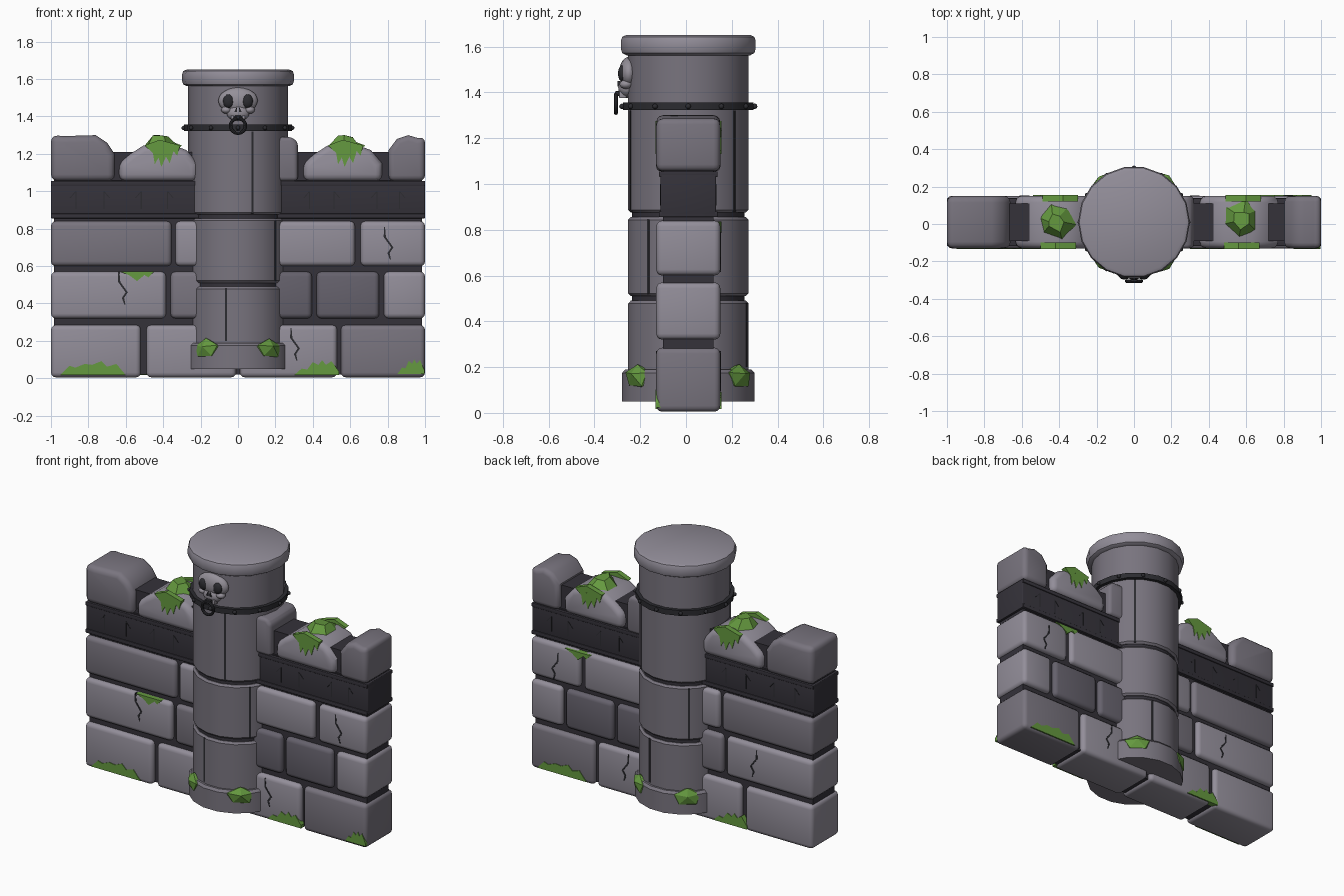
import bpy, bmesh, math, random
from mathutils import Matrix, Vector

if "Cube" in bpy.data.objects:
    bpy.data.objects.remove(bpy.data.objects["Cube"])

random.seed(4)
CY = 0.01            # depth centre of wall and pillar
Y0, Y1 = -0.13, 0.15  # wall faces


def material(name, r, g, b):
    m = bpy.data.materials.new(name)
    m.diffuse_color = (r, g, b, 1)
    m.use_nodes = True
    m.node_tree.nodes["Principled BSDF"].inputs["Base Color"].default_value = m.diffuse_color
    return m


LIGHT = material("light_stone", 0.29, 0.27, 0.32)
MID = material("mid_stone", 0.19, 0.175, 0.21)
DARK = material("dark_stone", 0.13, 0.12, 0.15)
MORTAR = material("mortar", 0.035, 0.032, 0.042)
IRON = material("iron", 0.025, 0.025, 0.03)
BONE = material("bone", 0.3, 0.28, 0.32)
MOSS = material("moss", 0.13, 0.32, 0.05)


def finish(name, bm, mat, smooth=True):
    bmesh.ops.recalc_face_normals(bm, faces=bm.faces)
    me = bpy.data.meshes.new(name)
    bm.to_mesh(me)
    bm.free()
    ob = bpy.data.objects.new(name, me)
    bpy.context.collection.objects.link(ob)
    me.materials.append(mat)
    if smooth:
        bpy.ops.object.select_all(action='DESELECT')
        ob.select_set(True)
        bpy.context.view_layer.objects.active = ob
        bpy.ops.object.shade_smooth_by_angle(angle=math.radians(35))
    return ob


def prism(name, pts, y0, y1, mat, bevel=0.0):
    """Outline in x,z pushed from y0 to y1, with rounded sharp edges."""
    bm = bmesh.new()
    face = bm.faces.new([bm.verts.new((x, y0, z)) for x, z in pts])
    ext = bmesh.ops.extrude_face_region(bm, geom=[face])
    for v in ext['geom']:
        if isinstance(v, bmesh.types.BMVert):
            v.co.y = y1
    bmesh.ops.recalc_face_normals(bm, faces=bm.faces)
    if bevel:
        edges = [e for e in bm.edges if e.calc_face_angle(0) > 0.75]
        bmesh.ops.bevel(bm, geom=edges, offset=bevel, segments=3, profile=0.5,
                        affect='EDGES', clamp_overlap=True)
    return finish(name, bm, mat, bevel > 0)


def box(name, x0, x1, y0, y1, z0, z1, mat, bevel=0.0):
    return prism(name, [(x0, z0), (x1, z0), (x1, z1), (x0, z1)], y0, y1, mat, bevel)


def lathe(name, profile, mat, n=18):
    """Closed round solid around the pillar axis; profile lists (radius, z)."""
    bm = bmesh.new()
    rings = [[bm.verts.new((r * math.cos(2 * math.pi * i / n),
                            CY + r * math.sin(2 * math.pi * i / n), z))
              for i in range(n)] for r, z in profile]
    for a, b in zip(rings, rings[1:]):
        for i in range(n):
            bm.faces.new((a[i], a[(i + 1) % n], b[(i + 1) % n], b[i]))
    bm.faces.new(rings[0])
    bm.faces.new(rings[-1])
    return finish(name, bm, mat)


def blob(name, loc, size, mat, sub=3, jitter=0.0, rot=0.0, tilt=0.0):
    bm = bmesh.new()
    bmesh.ops.create_icosphere(bm, subdivisions=sub, radius=1)
    for v in bm.verts:
        v.co *= 1 + random.uniform(-jitter, jitter)
    bm.transform(Matrix.Translation(loc) @ Matrix.Rotation(rot, 4, 'Z')
                 @ Matrix.Rotation(tilt, 4, 'Y') @ Matrix.Diagonal((*size, 1)))
    return finish(name, bm, mat, jitter == 0)


def ribbon(name, pts, w, y0, y1, mat):
    """Thin zigzag line, used for cracks and carved strokes."""
    left = [(x - w * (i not in (0, len(pts) - 1)), z) for i, (x, z) in enumerate(pts)]
    right = [(x + w, z) for x, z in reversed(pts)]
    return prism(name, left + right, y0, y1, mat)


# Mortar core and dark carved band
box("mortar_core", -0.985, 0.985, -0.10, 0.12, 0.02, 1.06, MORTAR)
box("upper_core", -0.70, 0.83, -0.09, 0.11, 1.0, 1.21, MORTAR)
box("carved_band", -1, 1, -0.112, 0.132, 0.86, 1.045, MORTAR, 0.006)
for z0, z1 in ((0.855, 0.88), (1.03, 1.055)):
    box("band_trim", -1, 1, -0.118, 0.138, z0, z1, MORTAR, 0.004)

# Brick courses
courses = [
    (0.005, 0.285, [(-1, -0.52, LIGHT), (-0.49, -0.01, LIGHT), (0.01, 0.53, LIGHT), (0.55, 1, MID)]),
    (0.32, 0.57, [(-1, -0.385, LIGHT), (-0.36, 0.0, MID), (0.03, 0.395, DARK), (0.42, 0.755, DARK), (0.78, 1, LIGHT)]),
    (0.60, 0.84, [(-1, -0.355, MID), (-0.335, 0.05, LIGHT), (0.08, 0.625, LIGHT), (0.655, 1, LIGHT)]),
]
for z0, z1, row in courses:
    for x0, x1, mat in row:
        box("brick", x0, x1, Y0, Y1, z0, z1, mat, 0.026)

# Battlement stones with worn tops
low = [(0, 1.055), (0, 1.15), (0.06, 1.20), (0.13, 1.245), (0.28, 1.25), (0.36, 1.22), (0.42, 1.15), (0.42, 1.055)]
stones = [
    ([(-1, 1.055), (-1, 1.30), (-0.93, 1.295), (-0.76, 1.30), (-0.70, 1.26), (-0.66, 1.20), (-0.66, 1.055)], MID),
    ([(x - 0.635, z) for x, z in low], LIGHT),
    ([(0.1, 1.055), (0.1, 1.29), (0.29, 1.29), (0.32, 1.26), (0.32, 1.055)], MID),
    ([(x + 0.35, z) for x, z in low], LIGHT),
    ([(0.805, 1.055), (0.805, 1.22), (0.85, 1.28), (0.91, 1.30), (0.96, 1.285), (1, 1.29), (1, 1.055)], MID),
]
for pts, mat in stones:
    prism("battlement_stone", pts, Y0, Y1, mat, 0.035)

# Pillar: base, drums, cap and iron hoop
lathe("pillar_base", [(0.293, 0.05), (0.293, 0.175), (0.28, 0.19), (0.25, 0.19)], MID)
for z0, z1 in ((0.17, 0.49), (0.51, 0.855), (0.875, 1.58)):
    lathe("pillar_drum", [(0.255, z0), (0.267, z0 + 0.012), (0.267, z1 - 0.012), (0.255, z1)], MID)
lathe("pillar_core", [(0.25, 0.1), (0.25, 1.5)], MORTAR)
lathe("pillar_cap", [(0.275, 1.562), (0.293, 1.572), (0.299, 1.59), (0.299, 1.625), (0.293, 1.642), (0.276, 1.65)], LIGHT)
lathe("iron_hoop", [(0.26, 1.322), (0.289, 1.322), (0.289, 1.356), (0.26, 1.356)], IRON)
for i in range(12):
    a = math.radians(30 * i)
    blob("hoop_rivet", (0.29 * math.cos(a), CY + 0.29 * math.sin(a), 1.339), (0.012,) * 3, IRON, 2)


# Upright joints in the drums
def joint(deg, z0, z1):
    bm = bmesh.new()
    bmesh.ops.create_cube(bm, size=1)
    a = math.radians(deg)
    bm.transform(Matrix.Translation((0.261 * math.cos(a), CY + 0.261 * math.sin(a), (z0 + z1) / 2))
                 @ Matrix.Rotation(a, 4, 'Z') @ Matrix.Diagonal((0.012, 0.012, z1 - z0, 1)))
    finish("drum_joint", bm, IRON, False)


for deg, z0, z1 in ((-73, 0.88, 1.32), (-41, 0.52, 0.845), (-104, 0.2, 0.48),
                    (50, 0.88, 1.32), (130, 0.52, 0.845), (74, 0.2, 0.48)):
    joint(deg, z0, z1)

# Skull ornament with door ring
blob("skull_cranium", (0, -0.25, 1.485), (0.106, 0.042, 0.07), BONE)
blob("skull_jaw", (0, -0.258, 1.42), (0.062, 0.038, 0.045), BONE)
for s in (-1, 1):
    blob("skull_eye", (s * 0.05, -0.277, 1.482), (0.03, 0.02, 0.037), IRON)
    blob("skull_cheek", (s * 0.062, -0.262, 1.435), (0.028, 0.028, 0.02), BONE)
    prism("skull_nose", [(s * 0.004, 1.425), (s * 0.02, 1.425), (s * 0.006, 1.45)], -0.299, -0.28, IRON)
for x in (-0.03, -0.01, 0.01, 0.03):
    box("skull_tooth", x - 0.008, x + 0.008, -0.292, -0.26, 1.375, 1.405, BONE, 0.003)
box("ring_mount", -0.018, 0.018, -0.31, -0.26, 1.385, 1.405, IRON, 0.004)
bpy.ops.mesh.primitive_torus_add(location=(0, -0.306, 1.35), rotation=(math.pi / 2, 0, 0), major_segments=24,
                                 minor_segments=8, major_radius=0.04, minor_radius=0.009)
ring = bpy.context.object
ring.name = "pull_ring"
ring.data.materials.append(IRON)
bpy.ops.object.shade_smooth_by_angle()

# Surface detail, made on the front and turned to the back (s = 1 front, -1 back)
fringe = [(-0.10, 0.0), (-0.02, 0.03), (0.09, 0.0), (0.075, -0.055), (0.055, -0.03), (0.035, -0.095),
          (0.015, -0.06), (-0.01, -0.115), (-0.025, -0.065), (-0.045, -0.1), (-0.055, -0.04)]
tuft = [(-0.17, 0.005), (-0.12, 0.055), (-0.09, 0.045), (-0.04, 0.065), (0, 0.06), (0.05, 0.08),
        (0.08, 0.05), (0.13, 0.065), (0.18, 0.005)]
spikes = [(-0.12, 0.005), (-0.08, 0.04), (-0.05, 0.035), (-0.02, 0.075), (0.01, 0.06), (0.03, 0.085),
          (0.05, 0.06), (0.08, 0.08), (0.12, 0.025), (0.12, 0.005)]
crack = [(-0.02, 0.09), (-0.015, 0.035), (0.025, -0.02), (0.005, -0.05), (0.012, -0.085)]
strokes = [(-0.02, -0.05), (-0.02, 0.045), (0.01, 0.01)]
for s in (1, -1):
    face = Y0 if s == 1 else Y1

    def patch(name, pts, x, z, k=1.0, mat=MOSS):
        prism(name, [(x + s * px * k, z + pz) for px, pz in pts], face - s * 0.004, face + s * 0.03, mat)

    for x in (-0.40, 0.58):
        patch("moss_fringe", fringe, x, 1.245)
    patch("moss_tuft", tuft, -0.78 * s, 0.012)
    patch("moss_spikes", spikes, 0.42 * s, 0.012)
    if s == 1:
        patch("moss_corner", spikes, 0.925, 0.018, 0.6)
    x, z = (-0.54, 0.57) if s == 1 else (0.66, 0.835)
    patch("hanging_moss", [(-0.09, 0), (0.09, 0), (0.06, -0.03), (0.04, -0.018), (0.0, -0.05), (-0.04, -0.02)], x, z)
    for x, z in ([(0.80, 0.72), (-0.62, 0.48), (0.30, 0.18)] if s == 1 else [(0.82, 0.70), (-0.59, 0.45), (0.32, 0.18)]):
        ribbon("crack", [(x + px, z + pz) for px, pz in crack], 0.006, face - s * 0.002, face + s * 0.02, IRON)
    band = -0.112 if s == 1 else 0.132
    for i, x in enumerate((-0.89, -0.70, -0.54, -0.36, 0.36, 0.53, 0.72, 0.88)):
        pts = [(x + px * (1 if i % 2 else -1), 0.955 + pz) for px, pz in strokes]
        ribbon("carved_stroke", pts[:2], 0.006, band - s * 0.002, band + s * 0.01, IRON)
        ribbon("carved_stroke", pts[1:], 0.006, band - s * 0.002, band + s * 0.01, IRON)

# Moss clumps on the battlements and around the pillar foot
for x, y, turn in ((-0.42, 0.01, 0.3), (0.575, 0.03, 0.9)):
    bm = bmesh.new()
    bmesh.ops.create_cone(bm, cap_ends=True, segments=6, radius1=0.115, radius2=0.05, depth=0.07)
    for v in bm.verts:
        v.co += Vector((random.uniform(-0.015, 0.015), random.uniform(-0.015, 0.015), random.uniform(-0.01, 0.01)))
    bm.transform(Matrix.Translation((x, y, 1.258)) @ Matrix.Rotation(turn, 4, 'Z'))
    finish("moss_cap", bm, MOSS, False)
for deg in (-128, -53, 53, 128):
    a = math.radians(deg)
    blob("moss_clump", (0.265 * math.cos(a), CY + 0.265 * math.sin(a), 0.152), (0.045, 0.09, 0.06), MOSS, 1, 0.1, a, 0.2)
